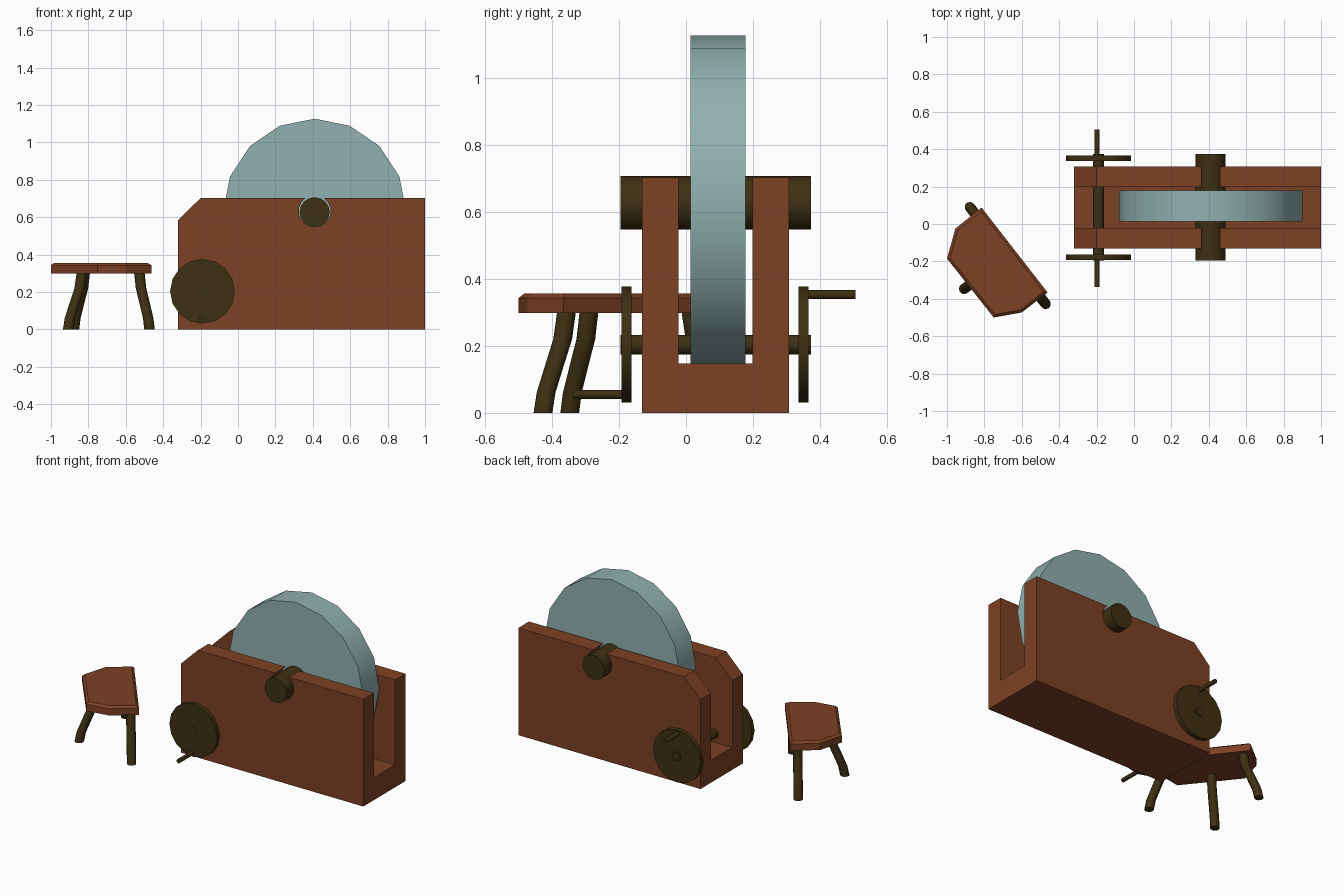
import bpy, bmesh, math
from mathutils import Matrix, Vector

cube = bpy.data.objects.get("Cube")
if cube:
    bpy.data.objects.remove(cube, do_unlink=True)


def material(name, rgb):
    mat = bpy.data.materials.new(name)
    mat.use_nodes = True
    mat.diffuse_color = (*rgb, 1)
    mat.node_tree.nodes["Principled BSDF"].inputs["Base Color"].default_value = (*rgb, 1)
    return mat


WOOD = material("red brown wood", (0.205, 0.052, 0.017))
DARK = material("dark wood", (0.048, 0.029, 0.006))
STONE = material("grey green stone", (0.28, 0.44, 0.43))


def finish(name, bm, mat, smooth=False):
    bmesh.ops.recalc_face_normals(bm, faces=bm.faces)
    mesh = bpy.data.meshes.new(name)
    bm.to_mesh(mesh)
    bm.free()
    mesh.materials.append(mat)
    obj = bpy.data.objects.new(name, mesh)
    bpy.context.collection.objects.link(obj)
    bpy.ops.object.select_all(action='DESELECT')
    obj.select_set(True)
    bpy.context.view_layer.objects.active = obj
    if smooth:
        bpy.ops.object.shade_smooth_by_angle(angle=math.radians(35))
    return obj


def rod(name, x, z, y0, y1, r, mat, squash=1, sides=16):
    """Cylinder lying along y."""
    bm = bmesh.new()
    bmesh.ops.create_cone(bm, cap_ends=True, segments=sides, radius1=r, radius2=r,
                          depth=y1 - y0,
                          matrix=Matrix.Rotation(math.pi / 2, 4, 'X'))
    bmesh.ops.scale(bm, vec=(squash, 1, 1), verts=bm.verts)
    bmesh.ops.translate(bm, vec=(x, (y0 + y1) / 2, z), verts=bm.verts)
    return finish(name, bm, mat, True)


def loft(name, rings, mat, smooth=False):
    """Closed skin through rings of equal point count."""
    bm = bmesh.new()
    loops = [[bm.verts.new(p) for p in ring] for ring in rings]
    n = len(loops[0])
    for a, b in zip(loops, loops[1:]):
        for i in range(n):
            j = (i + 1) % n
            bm.faces.new((a[i], a[j], b[j], b[i]))
    bm.faces.new(loops[0])
    bm.faces.new(loops[-1])
    return finish(name, bm, mat, smooth)


# Trough frame: side profile with a rounded bearing notch in the top edge
AXLE_X, AXLE_Z = 0.41, 0.627
TOP, NOTCH_R = 0.703, 0.086
notch_z = AXLE_Z + 0.006
start = math.asin((TOP - notch_z) / NOTCH_R)
sweep = math.pi + 2 * start
profile = [(-0.32, 0), (1, 0), (1, TOP)]
for i in range(15):
    a = start - sweep * i / 14
    profile.append((AXLE_X + NOTCH_R * math.cos(a), notch_z + NOTCH_R * math.sin(a)))
profile += [(-0.2, TOP), (-0.32, 0.585)]
frame = loft("trough_frame", [[(x, y, z) for x, z in profile] for y in (-0.131, 0.307)], WOOD)

# Lengthwise slot for the wheel
bm = bmesh.new()
bmesh.ops.create_cube(bm, size=1)
bmesh.ops.scale(bm, vec=(2, 0.22, 1), verts=bm.verts)
bmesh.ops.translate(bm, vec=(0.34, 0.088, 0.647), verts=bm.verts)
cutter = finish("slot_cutter", bm, WOOD)
cutter.hide_render = True
mod = frame.modifiers.new("slot", 'BOOLEAN')
mod.operation, mod.solver, mod.object = 'DIFFERENCE', 'EXACT', cutter
bpy.context.view_layer.objects.active = frame
bpy.ops.object.modifier_apply(modifier=mod.name)
bpy.data.objects.remove(cutter, do_unlink=True)

# Grinding wheel and its axle
rod("grinding_wheel", AXLE_X, AXLE_Z, 0.013, 0.178, 0.5, STONE, squash=0.98)
rod("wheel_axle", AXLE_X, AXLE_Z, -0.195, 0.373, 0.08, DARK)

# Crank axle with a disc and handle at each end
CRANK_X, CRANK_Z = -0.19, 0.204
rod("crank_axle", CRANK_X, CRANK_Z, -0.195, 0.373, 0.029, DARK)
rod("front_crank_disc", CRANK_X, CRANK_Z, -0.192, -0.163, 0.173, DARK)
rod("back_crank_disc", CRANK_X, CRANK_Z, 0.336, 0.366, 0.173, DARK)
rod("front_crank_handle", -0.197, 0.055, -0.336, -0.165, 0.0135, DARK, sides=12)
rod("back_crank_handle", -0.197, 0.353, 0.34, 0.506, 0.0135, DARK, sides=12)

# Stool seat: six-sided slab with a chamfered upper rim
outline = [Vector(p) for p in ((-1, -0.185), (-0.955, -0.024), (-0.815, 0.088),
                               (-0.462, -0.366), (-0.6, -0.473), (-0.75, -0.5))]


def inset(points, d):
    result = []
    for i, p in enumerate(points):
        e1 = (p - points[i - 1]).normalized()
        e2 = (points[(i + 1) % len(points)] - p).normalized()
        n1, n2 = Vector((e1.y, -e1.x)), Vector((e2.y, -e2.x))
        result.append(p + (n1 + n2) * d / (1 + n1.dot(n2)))
    return result


loft("stool_seat", [[(p.x, p.y, z) for p in inset(outline, d)]
                    for z, d in ((0.299, 0), (0.343, 0), (0.356, 0.015))], WOOD)


# Stool legs: gently S-bent posts
def leg(name, foot, head):
    foot, head = Vector(foot), Vector(head)
    rings = []
    for t, z in ((0, 0), (0.13, 0.06), (0.48, 0.14), (0.84, 0.22), (1, 0.3)):
        c = foot.lerp(head, t)
        rings.append([(c.x + 0.028 * math.cos(k * math.pi / 6),
                       c.y + 0.028 * math.sin(k * math.pi / 6), z) for k in range(12)])
    loft(name, rings, DARK, True)


leg("stool_leg_front", (-0.908, -0.347), (-0.835, -0.29))
leg("stool_leg_inner", (-0.473, -0.427), (-0.527, -0.357))
leg("stool_leg_back", (-0.877, 0.09), (-0.82, 0.015))
